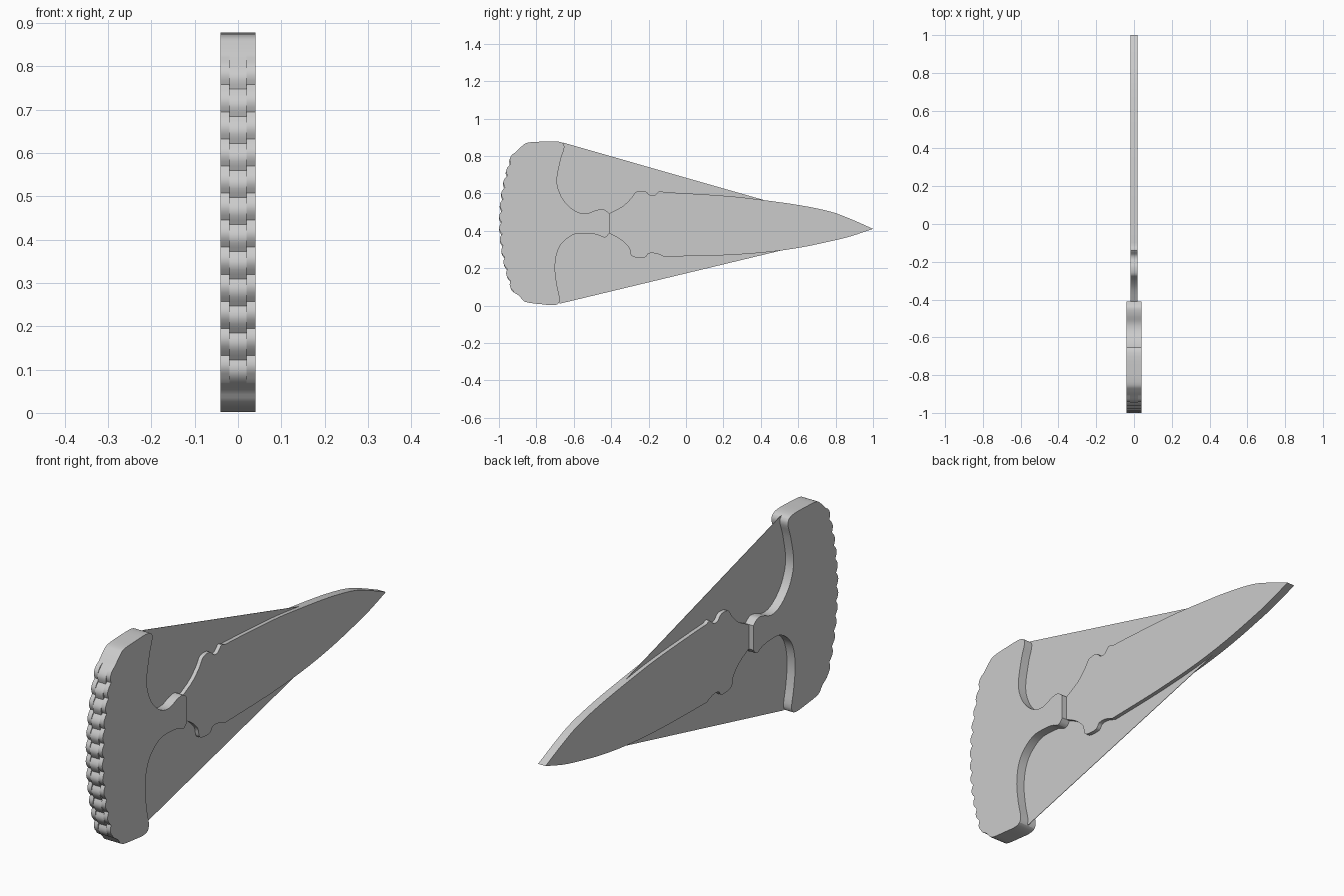
import bpy
import bmesh
import math
from mathutils import Vector

if "Cube" in bpy.data.objects:
    bpy.data.objects.remove(bpy.data.objects["Cube"], do_unlink=True)

grey = bpy.data.materials.new("light grey")
grey.use_nodes = True
colour = (0.6, 0.6, 0.6, 1)
grey.diffuse_color = colour
grey.node_tree.nodes["Principled BSDF"].inputs["Base Color"].default_value = colour


def smooth_run(points, steps=4):
    """Pass a Catmull-Rom curve through (y, z) points, keeping both ends as corners."""
    pts = [Vector(p) for p in points]
    pts = [pts[0]] + pts + [pts[-1]]
    result = []
    for a, b, c, d in zip(pts, pts[1:], pts[2:], pts[3:]):
        for i in range(steps):
            t = i / steps
            result.append(b + (c - a) * (t / 2)
                          + (a * 2 - b * 5 + c * 4 - d) * (t * t / 2)
                          + (b * 3 - a - c * 3 + d) * (t ** 3 / 2))
    return result + [pts[-1]]


def slab(name, outline, x_min, x_max):
    """Extrude a side outline across x."""
    bm = bmesh.new()
    clean = []
    for p in outline:
        p = Vector(p)
        if not clean or (p - clean[-1]).length > 0.0005:
            clean.append(p)
    if (clean[0] - clean[-1]).length < 0.0005:
        clean.pop()
    face = bm.faces.new([bm.verts.new((x_min, p.x, p.y)) for p in clean])
    moved = bmesh.ops.extrude_face_region(bm, geom=[face])["geom"]
    verts = [g for g in moved if isinstance(g, bmesh.types.BMVert)]
    bmesh.ops.translate(bm, verts=verts, vec=(x_max - x_min, 0, 0))
    bmesh.ops.recalc_face_normals(bm, faces=bm.faces)
    mesh = bpy.data.meshes.new(name)
    bm.to_mesh(mesh)
    bm.free()
    mesh.materials.append(grey)
    obj = bpy.data.objects.new(name, mesh)
    bpy.context.collection.objects.link(obj)
    bpy.ops.object.select_all(action="DESELECT")
    obj.select_set(True)
    bpy.context.view_layer.objects.active = obj
    bpy.ops.object.shade_smooth_by_angle(angle=math.radians(25))
    return obj


# Grip outline: upper horn, neck, lower horn, then the ribbed bow at the front
upper_horn = smooth_run([
    (-.91, .82), (-.88, .85), (-.85, .87), (-.78, .876), (-.68, .876), (-.65, .85),
    (-.67, .78), (-.69, .67), (-.67, .59), (-.63, .535), (-.58, .5),
    (-.53, .493), (-.48, .51), (-.44, .514), (-.41, .493)])
lower_horn = smooth_run([
    (-.41, .386), (-.434, .364), (-.48, .38), (-.54, .386), (-.6, .38),
    (-.66, .337), (-.69, .28), (-.7, .2), (-.69, .11), (-.675, .03),
    (-.7, .003), (-.78, .008), (-.86, .02), (-.89, .05), (-.92, .07)])


def ribbed_bow(phase, ribs=12, steps=6):
    """Scalloped front edge, rising from the lower horn to the upper one."""
    pts = []
    for i in range(1, ribs * steps):
        s = i / (ribs * steps)
        z = .07 + .75 * s
        bow = -.986 + .07 * (2 * s - 1) ** 2
        pts.append((bow - .014 * abs(math.sin(math.pi * (s * ribs + phase))), z))
    return pts


def grip_layer(name, phase, x_min, x_max):
    slab(name, upper_horn + lower_horn + ribbed_bow(phase), x_min, x_max)


grip_layer("grip_core", .15, -.02, .02)
grip_layer("grip_cheek_left", 0, .02, .04)
grip_layer("grip_cheek_right", 0, -.04, -.02)

# Blade with notched shoulders, tapering to the tip
shoulder_top = smooth_run([
    (-.41, .493), (-.34, .53), (-.294, .573), (-.267, .608), (-.22, .612),
    (-.193, .59), (-.166, .59), (-.14, .613), (-.118, .606)])
edge_top = smooth_run([
    (-.118, .606), (0, .6), (.24, .584), (.42, .563), (.61, .536),
    (.77, .503), (.88, .463), (1, .41)])
edge_bottom = smooth_run([
    (1, .41), (.88, .37), (.77, .343), (.61, .31), (.42, .284),
    (.18, .268), (-.118, .262)])
shoulder_bottom = smooth_run([
    (-.118, .262), (-.16, .278), (-.2, .278), (-.22, .257), (-.267, .257),
    (-.294, .27), (-.305, .31), (-.35, .353), (-.41, .386)])
slab("blade", shoulder_top + edge_top + edge_bottom + shoulder_bottom, -.018, .018)

# Thin web spanning between the horns and the blade
slab("web", [(-.66, .872), (.42, .563), (.52, .297), (-.675, .01),
             (-.74, .1), (-.74, .78)], -.001, .001)
